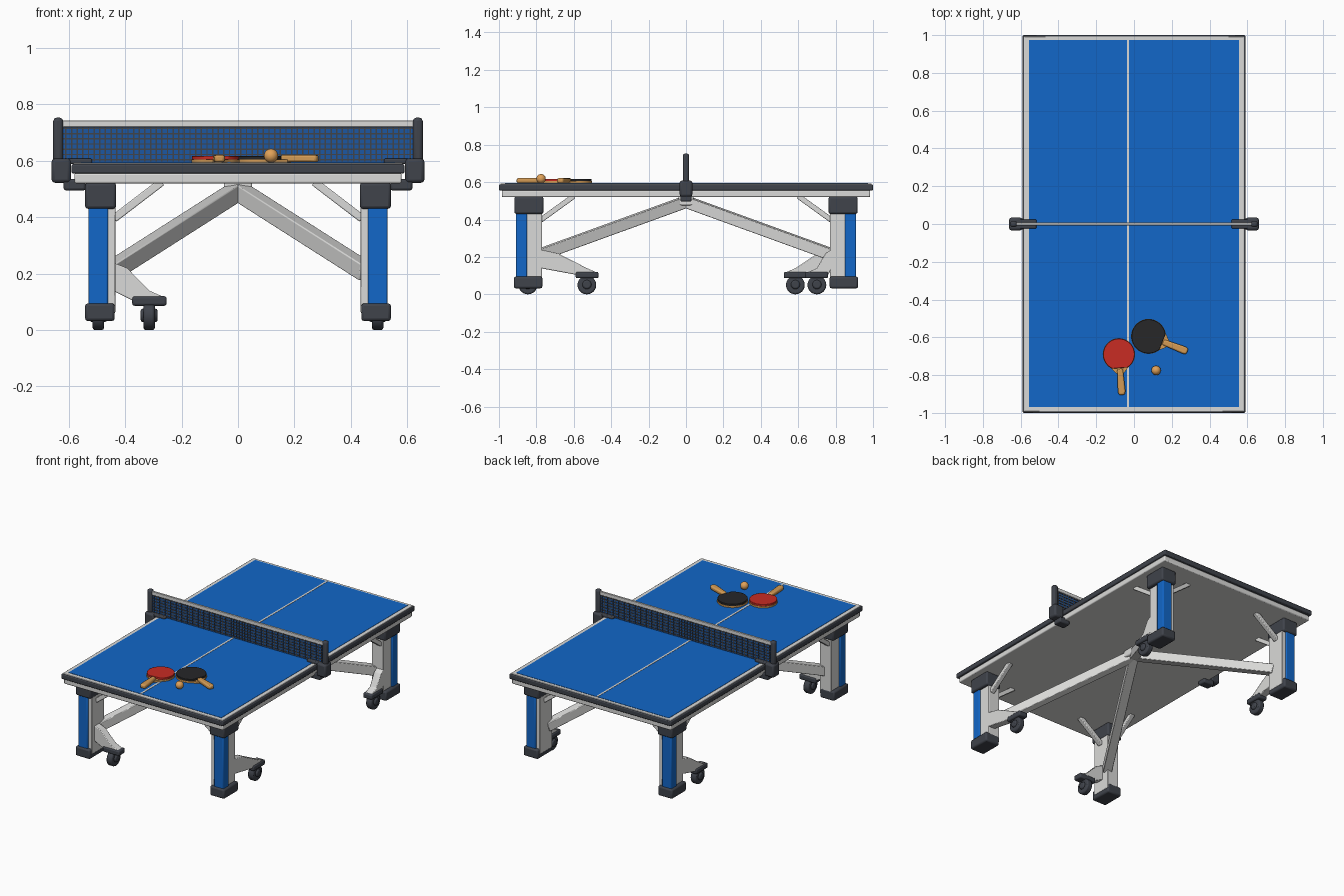
import bpy, bmesh, math
from mathutils import Vector

if "Cube" in bpy.data.objects:
    bpy.data.objects.remove(bpy.data.objects["Cube"])


def material(name, rgb):
    m = bpy.data.materials.new(name)
    m.diffuse_color = (*rgb, 1)
    m.use_nodes = True
    m.node_tree.nodes["Principled BSDF"].inputs["Base Color"].default_value = m.diffuse_color
    return m


BLUE = material("table blue", (0.006, 0.135, 0.58))
NAVY = material("net blue", (0.012, 0.095, 0.36))
DARK = material("dark slate", (0.05, 0.056, 0.07))
LIGHT = material("light grey", (0.70, 0.70, 0.69))
WOOD = material("wood", (0.66, 0.33, 0.09))
RED = material("red rubber", (0.58, 0.025, 0.017))
BLACK = material("black rubber", (0.02, 0.02, 0.022))
BALL = material("ball orange", (0.75, 0.36, 0.10))


def finish(name, bm, mat, bevel=0):
    bmesh.ops.recalc_face_normals(bm, faces=bm.faces)
    me = bpy.data.meshes.new(name)
    bm.to_mesh(me)
    bm.free()
    me.materials.append(mat)
    ob = bpy.data.objects.new(name, me)
    bpy.context.collection.objects.link(ob)
    if bevel:
        b = ob.modifiers.new("bevel", "BEVEL")
        b.width, b.segments, b.limit_method = bevel, 2, "ANGLE"
    return ob


def add_box(bm, lo, hi):
    vs = bmesh.ops.create_cube(bm, size=1)["verts"]
    for v in vs:
        v.co = Vector([(a + b) / 2 + c * abs(b - a) for a, b, c in zip(lo, hi, v.co)])


def box(name, lo, hi, mat, bevel=0):
    bm = bmesh.new()
    add_box(bm, lo, hi)
    return finish(name, bm, mat, bevel)


def extrude(name, pts, vec, mat, bevel=0):
    bm = bmesh.new()
    f = bm.faces.new([bm.verts.new(p) for p in pts])
    r = bmesh.ops.extrude_face_region(bm, geom=[f])
    bmesh.ops.translate(bm, vec=vec, verts=[g for g in r["geom"] if isinstance(g, bmesh.types.BMVert)])
    return finish(name, bm, mat, bevel)


def beam(name, a, b, w, h, mat, bevel=0.004):
    a, b = Vector(a), Vector(b)
    d = (b - a).normalized()
    side = d.cross(Vector((0, 0, 1))).normalized()
    up = side.cross(d)
    pts = [a + side * (w / 2 * i) + up * (h / 2 * j) for i, j in ((-1, -1), (1, -1), (1, 1), (-1, 1))]
    return extrude(name, pts, b - a, mat, bevel)


def wheel(name, c, r, w):
    pts = [(c[0] - w / 2, c[1] + r * math.cos(t * math.tau / 32), c[2] + r * math.sin(t * math.tau / 32))
           for t in range(32)]
    return extrude(name, pts, Vector((w, 0, 0)), DARK, 0.008)


# Table top: light lower frame, dark rim, light border, blue playing surface
box("lower_frame", (-.58, -.985, .52), (.58, .985, .556), LIGHT, .006)
box("rim", (-.59, -1, .555), (.59, 1, .588), DARK, .006)
box("border", (-.583, -.993, .58), (.583, .993, .592), LIGHT, .003)
box("playing_surface", (-.557, -.968, .585), (.557, .973, .594), BLUE)
box("centre_line", (-.038, -.968, .59), (-.026, .973, .5955), LIGHT)

# Legs, struts, long braces and caster brackets; (x side, y side, bracket axis, reach)
corners = {
    "front_left": (-1, -1, "x", .12),
    "front_right": (1, -1, "y", .24),
    "back_left": (-1, 1, "y", .185),
    "back_right": (1, 1, "y", .07),
}
for n, (sx, sy, axis, reach) in corners.items():
    def cbox(part, x0, x1, y0, y1, z0, z1, mat, bev):
        box(f"{n}_{part}", (min(sx * x0, sx * x1), min(sy * y0, sy * y1), z0),
            (max(sx * x0, sx * x1), max(sy * y0, sy * y1), z1), mat, bev)

    cbox("leg_post", .435, .52, .77, .90, .06, .50, LIGHT, .004)
    cbox("leg_panel", .46, .53, .85, .91, .08, .45, BLUE, .006)
    cbox("leg_cap", .432, .542, .762, .918, .43, .522, DARK, .01)
    cbox("foot", .437, .542, .768, .92, .032, .095, DARK, .01)
    # short struts up to the table
    beam(f"{n}_strut_x", (sx * .44, sy * .84, .395), (sx * .27, sy * .84, .525), .03, .028, LIGHT)
    beam(f"{n}_strut_y", (sx * .49, sy * .78, .395), (sx * .49, sy * .60, .525), .03, .028, LIGHT)
    # long brace from the middle of the table
    beam(f"{n}_long_brace", (0, 0, .495), (sx * .455, sy * .80, .205), .055, .06, LIGHT)
    # caster bracket
    if axis == "x":
        d, start = Vector((-sx, 0, 0)), Vector((sx * .435, sy * .845, 0))
    else:
        d, start = Vector((0, -sy, 0)), Vector((sx * .495, sy * .77, 0))
    side = Vector((-d.y, d.x, 0))
    L = reach
    prof = [(-.01, .24), (.35 * L, .22), (L, .14), (L + .05, .118), (L - .06, .105), (-.01, .14)]
    extrude(f"{n}_caster_bracket", [start + d * u + Vector((0, 0, z)) - side * .025 for u, z in prof],
            side * .05, LIGHT, .004)
    c = start + d * L
    e = c + d * .062
    s = c - d * .06
    beam(f"{n}_caster_block", (s.x, s.y, .103), (e.x, e.y, .103), .064, .034, DARK, .008)
    wheel(f"{n}_wheel", (c.x, c.y, .05), .05, .04)
    wheel(f"{n}_axle_hub", (c.x, c.y, .052), .024, .06)

# Middle joint under the table
box("middle_joint", (-.05, -.04, .475), (.05, .04, .525), LIGHT, .008)

# Net: panel, crossing cords, top tape
box("net_panel", (-.625, -.002, .592), (.625, .002, .725), NAVY)
bm = bmesh.new()
for i in range(62):
    x = -.61 + i * .02
    add_box(bm, (x - .0025, -.005, .597), (x + .0025, .005, .722))
for j in range(7):
    z = .604 + j * .0185
    add_box(bm, (-.625, -.0055, z - .0025), (.625, .0055, z + .0025))
finish("net_cords", bm, DARK)
box("net_tape", (-.63, -.007, .72), (.63, .007, .743), LIGHT, .002)

# Net posts and clamps
for n, s in (("left", -1), ("right", 1)):
    def sbox(part, x0, x1, y, z0, z1, bev):
        box(f"{n}_{part}", (min(s * x0, s * x1), -y, z0), (max(s * x0, s * x1), y, z1), DARK, bev)

    sbox("net_post", .62, .655, .017, .53, .753, .012)
    sbox("clamp_body", .592, .661, .034, .522, .608, .012)
    sbox("clamp_top", .517, .61, .025, .588, .608, .006)
    sbox("clamp_jaw", .54, .618, .03, .495, .535, .008)


# Paddles: wooden blade with neck, rubber face, handle
def paddle(name, centre, tip, r, mat):
    c, t = Vector((*centre, 0)), Vector((*tip, 0))
    d = (t - c).normalized()
    side = Vector((-d.y, d.x, 0))
    length = (t - c).length

    def place(pts, z):
        return [c + d * u + side * v + Vector((0, 0, z)) for u, v in pts]

    def arc(rad, a):
        return [(rad * math.cos(a + (math.tau - 2 * a) * i / 40), rad * math.sin(a + (math.tau - 2 * a) * i / 40))
                for i in range(41)]

    neck = [(r + .02, -.016), (r + .02, .016)]
    extrude(name + "_blade", place(arc(r, .55) + neck, .594), Vector((0, 0, .011)), WOOD)
    extrude(name + "_rubber", place(arc(r - .002, .5), .604), Vector((0, 0, .013)), mat, .002)
    h = [(r * .9, -.015), (length - .02, -.02), (length, -.016), (length, .016), (length - .02, .02), (r * .9, .015)]
    extrude(name + "_handle", place(h, .595), Vector((0, 0, .026)), WOOD, .008)


paddle("red_paddle", (-.08, -.69), (-.064, -.905), .085, RED)
paddle("black_paddle", (.077, -.595), (.283, -.675), .092, BLACK)

# Ball
bm = bmesh.new()
bmesh.ops.create_uvsphere(bm, u_segments=24, v_segments=14, radius=.025)
bmesh.ops.translate(bm, vec=(.117, -.775, .618), verts=bm.verts)
finish("ball", bm, BALL)

# Smooth shading with sharp edges kept
for ob in bpy.context.scene.objects:
    ob.select_set(True)
    bpy.context.view_layer.objects.active = ob
bpy.ops.object.shade_smooth_by_angle(angle=math.radians(35))
